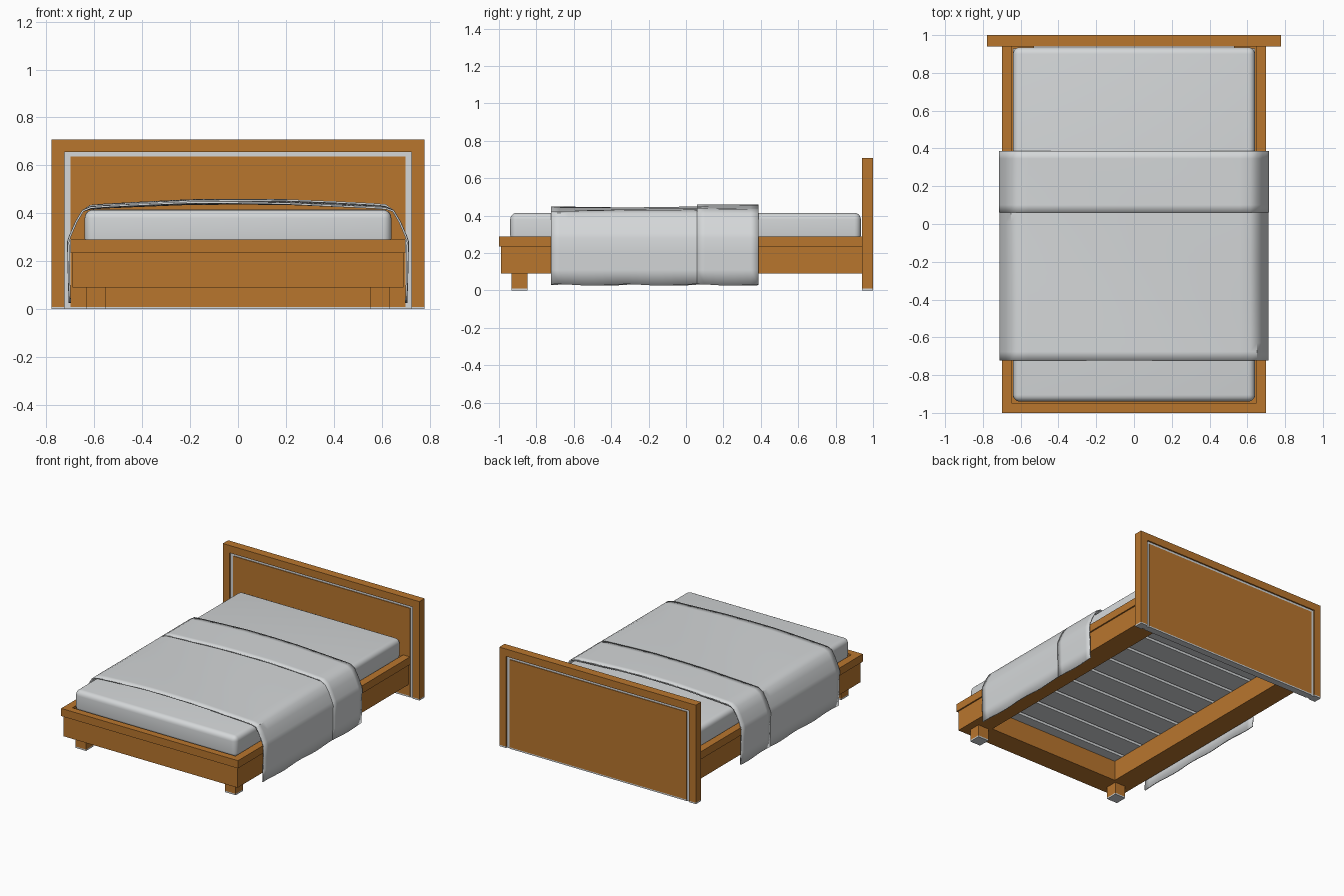
import bpy, bmesh, math

if "Cube" in bpy.data.objects:
    bpy.data.objects.remove(bpy.data.objects["Cube"])

def material(name, col):
    m = bpy.data.materials.new(name)
    m.diffuse_color = (*col, 1)
    m.use_nodes = True
    m.node_tree.nodes["Principled BSDF"].inputs["Base Color"].default_value = m.diffuse_color
    return m

WOOD = material("warm_wood", (0.485, 0.181, 0.027))
GREY = material("light_grey", (0.66, 0.68, 0.69))

def finish(name, bm, mat, smooth=False):
    bmesh.ops.recalc_face_normals(bm, faces=bm.faces)
    me = bpy.data.meshes.new(name)
    bm.to_mesh(me)
    bm.free()
    me.materials.append(mat)
    ob = bpy.data.objects.new(name, me)
    bpy.context.collection.objects.link(ob)
    if smooth:
        bpy.ops.object.select_all(action='DESELECT')
        ob.select_set(True)
        bpy.context.view_layer.objects.active = ob
        bpy.ops.object.shade_smooth_by_angle(angle=math.radians(40))
    return ob

def box(name, x, y, z, mat, bevel=0):
    bm = bmesh.new()
    bmesh.ops.create_cube(bm, size=1)
    for v in bm.verts:
        v.co = [lo + (c + 0.5) * (hi - lo) for c, (lo, hi) in zip(v.co, (x, y, z))]
    if bevel:
        bmesh.ops.bevel(bm, geom=bm.edges[:], offset=bevel, segments=5,
                        profile=0.5, affect='EDGES')
    return finish(name, bm, mat, bool(bevel))

def mirrored(lo, hi, s):
    return (lo, hi) if s > 0 else (-hi, -lo)

# headboard: panel, inlay strips, posts, top rail, grey base pads
box("headboard_panel", (-0.70, 0.70), (0.945, 0.995), (0.01, 0.637), WOOD)
box("headboard_top_rail", (-0.778, 0.778), (0.94, 1.0), (0.655, 0.708), WOOD)
box("inlay_top", (-0.725, 0.725), (0.95, 0.99), (0.637, 0.655), GREY)
box("headboard_base_pad", (-0.70, 0.70), (0.945, 0.995), (0, 0.01), GREY)
for side, s in (("right", 1), ("left", -1)):
    box("headboard_post_" + side, mirrored(0.724, 0.778, s), (0.94, 1.0), (0.01, 0.655), WOOD)
    box("post_pad_" + side, mirrored(0.724, 0.778, s), (0.94, 1.0), (0, 0.01), GREY)
    box("inlay_" + side, mirrored(0.70, 0.724, s), (0.95, 0.99), (0, 0.637), GREY)
    # side rails: wide lower beam carrying the slats, thin cap around the mattress
    box("side_beam_" + side, mirrored(0.53, 0.69, s), (-0.99, 0.945), (0.09, 0.235), WOOD)
    box("side_cap_" + side, mirrored(0.645, 0.70, s), (-1.0, 0.945), (0.235, 0.29), WOOD)
    # front feet
    box("front_foot_" + side, mirrored(0.55, 0.635, s), (-0.933, -0.848), (0.01, 0.09), WOOD)
    box("foot_pad_" + side, mirrored(0.55, 0.635, s), (-0.933, -0.848), (0, 0.01), GREY)

# front rail
box("front_beam", (-0.53, 0.53), (-0.99, -0.83), (0.09, 0.235), WOOD)
box("front_cap", (-0.645, 0.645), (-1.0, -0.95), (0.235, 0.29), WOOD)

# slats
N = 10
pitch = (0.94 + 0.93) / N
for i in range(N):
    y0 = -0.93 + i * pitch
    box(f"slat_{i + 1}", (-0.64, 0.64), (y0 + 0.012, y0 + pitch - 0.012), (0.235, 0.26), GREY)

# mattress
box("mattress", (-0.64, 0.64), (-0.94, 0.935), (0.26, 0.415), GREY, 0.035)

# blanket: half profile (x, z) from centre to hem, mirrored and swept along y
HALF = [(0, 0.447), (0.2, 0.446), (0.4, 0.438), (0.56, 0.431), (0.615, 0.427),
        (0.645, 0.41), (0.672, 0.365), (0.698, 0.305), (0.706, 0.28),
        (0.704, 0.2), (0.702, 0.11), (0.699, 0.03)]

def cloth(name, y0, y1, lift, rows, thick):
    prof = [(-x, z) for x, z in HALF[:0:-1]] + HALF
    bm = bmesh.new()
    grid = []
    for r in range(rows + 1):
        y = y0 + (y1 - y0) * r / rows
        row = []
        for x, z in prof:
            if z > 0.42:        # soft wrinkles on top
                z += 0.003 * math.sin(5 * y + 4 * x) + lift
            elif z < 0.05:      # slightly uneven hem
                z += 0.004 * math.sin(17 * y + x)
            if z < 0.42:
                x += math.copysign(lift * 0.6, x)
            row.append(bm.verts.new((x, y, z)))
        grid.append(row)
    for a, b in zip(grid, grid[1:]):
        for i in range(len(prof) - 1):
            bm.faces.new((a[i], a[i + 1], b[i + 1], b[i]))
    ob = finish(name, bm, GREY, True)
    sol = ob.modifiers.new("thickness", 'SOLIDIFY')
    sol.thickness = thick
    sol.offset = 0
    return ob

cloth("blanket", -0.722, 0.38, -0.004, 24, 0.008)
cloth("blanket_fold", 0.06, 0.387, 0.006, 8, 0.008)
